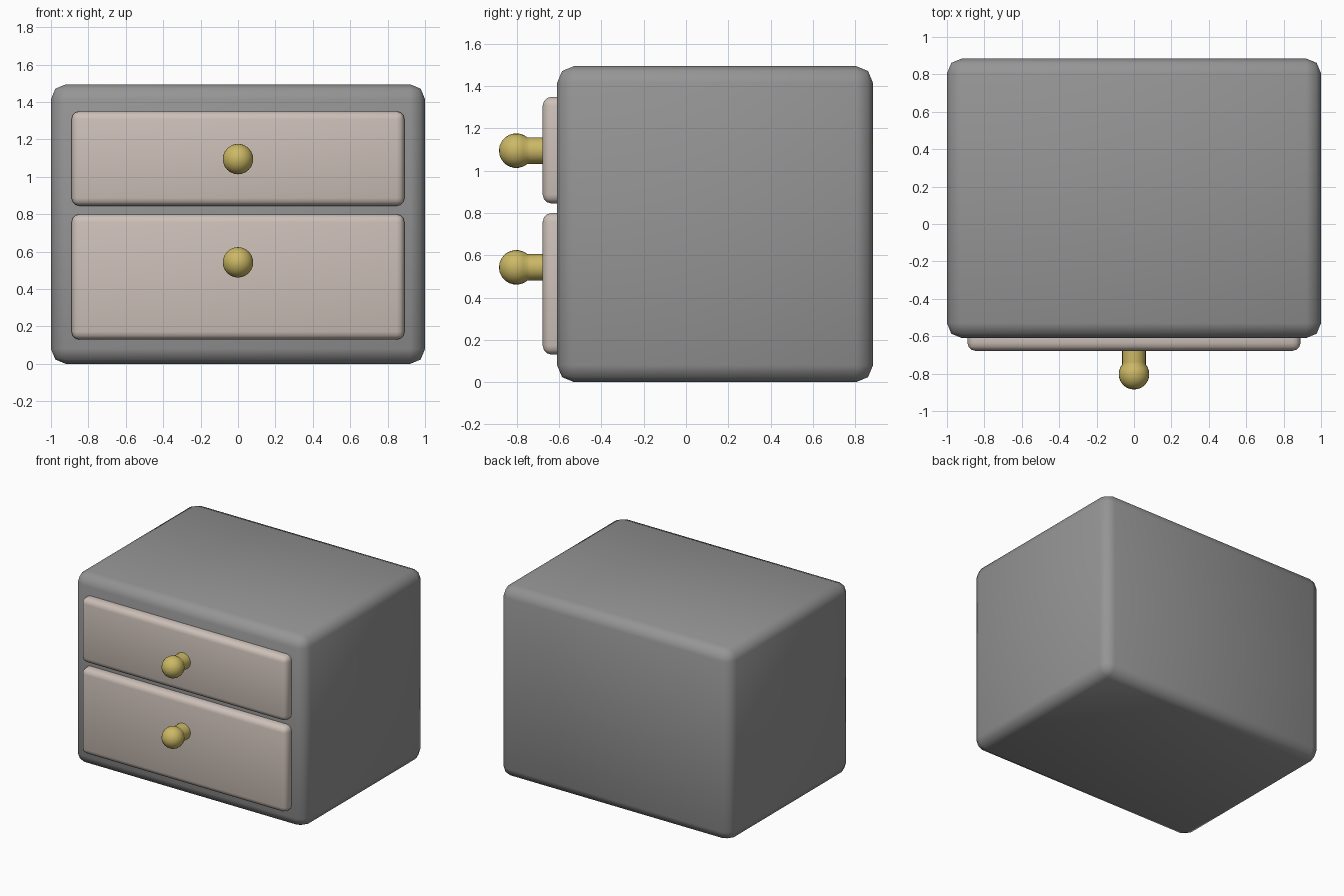
import bpy, bmesh, math

if "Cube" in bpy.data.objects:
    bpy.data.objects.remove(bpy.data.objects["Cube"])


def material(name, rgb):
    m = bpy.data.materials.new(name)
    m.diffuse_color = (*rgb, 1.0)
    m.use_nodes = True
    m.node_tree.nodes["Principled BSDF"].inputs["Base Color"].default_value = m.diffuse_color
    return m


GREY = material("cabinet grey", (0.30, 0.30, 0.30))
BEIGE = material("drawer beige", (0.61, 0.53, 0.48))
BRASS = material("knob brass", (0.60, 0.48, 0.13))


def finish(name, bm, mat, angle):
    bmesh.ops.recalc_face_normals(bm, faces=bm.faces)
    me = bpy.data.meshes.new(name)
    bm.to_mesh(me)
    bm.free()
    me.materials.append(mat)
    ob = bpy.data.objects.new(name, me)
    bpy.context.collection.objects.link(ob)
    bpy.ops.object.select_all(action='DESELECT')
    ob.select_set(True)
    bpy.context.view_layer.objects.active = ob
    bpy.ops.object.shade_smooth_by_angle(angle=math.radians(angle))
    return ob


def rounded_box(name, lo, hi, radius, segments, mat):
    bm = bmesh.new()
    bmesh.ops.create_cube(bm, size=1)
    for v in bm.verts:
        v.co = [lo[i] + (v.co[i] + 0.5) * (hi[i] - lo[i]) for i in range(3)]
    bmesh.ops.bevel(bm, geom=bm.edges[:], offset=radius, segments=segments,
                    profile=0.5, affect='EDGES')
    return finish(name, bm, mat, 60)


def knob(name, z):
    # Profile of (radius, y): stem flaring into a ball, turned about the y axis
    r, cy, stem = 0.082, -0.803, 0.063
    profile = [(0, -0.66), (stem, -0.66), (stem, -0.738)]
    start = math.asin(stem / r)
    steps = 8
    for i in range(steps + 1):
        a = start + (math.pi - start) * i / steps
        profile.append((max(0, r * math.sin(a)), cy + r * math.cos(a)))
    bm = bmesh.new()
    verts = [bm.verts.new((p, y, z)) for p, y in profile]
    edges = [bm.edges.new(pair) for pair in zip(verts, verts[1:])]
    bmesh.ops.spin(bm, geom=verts + edges, cent=(0, 0, z), axis=(0, 1, 0),
                   angle=math.tau, steps=24)
    bmesh.ops.remove_doubles(bm, verts=bm.verts, dist=0.0005)
    return finish(name, bm, BRASS, 50)


# Cabinet
rounded_box("cabinet_body", (-1, -0.61, 0), (1, 0.885, 1.495), 0.08, 2, GREY)

# Drawers with their knobs
for label, z0, z1, kz in (("upper", 0.845, 1.35, 1.095), ("lower", 0.13, 0.80, 0.543)):
    rounded_box(label + "_drawer", (-0.89, -0.678, z0), (0.89, -0.55, z1), 0.042, 3, BEIGE)
    knob(label + "_knob", kz)
